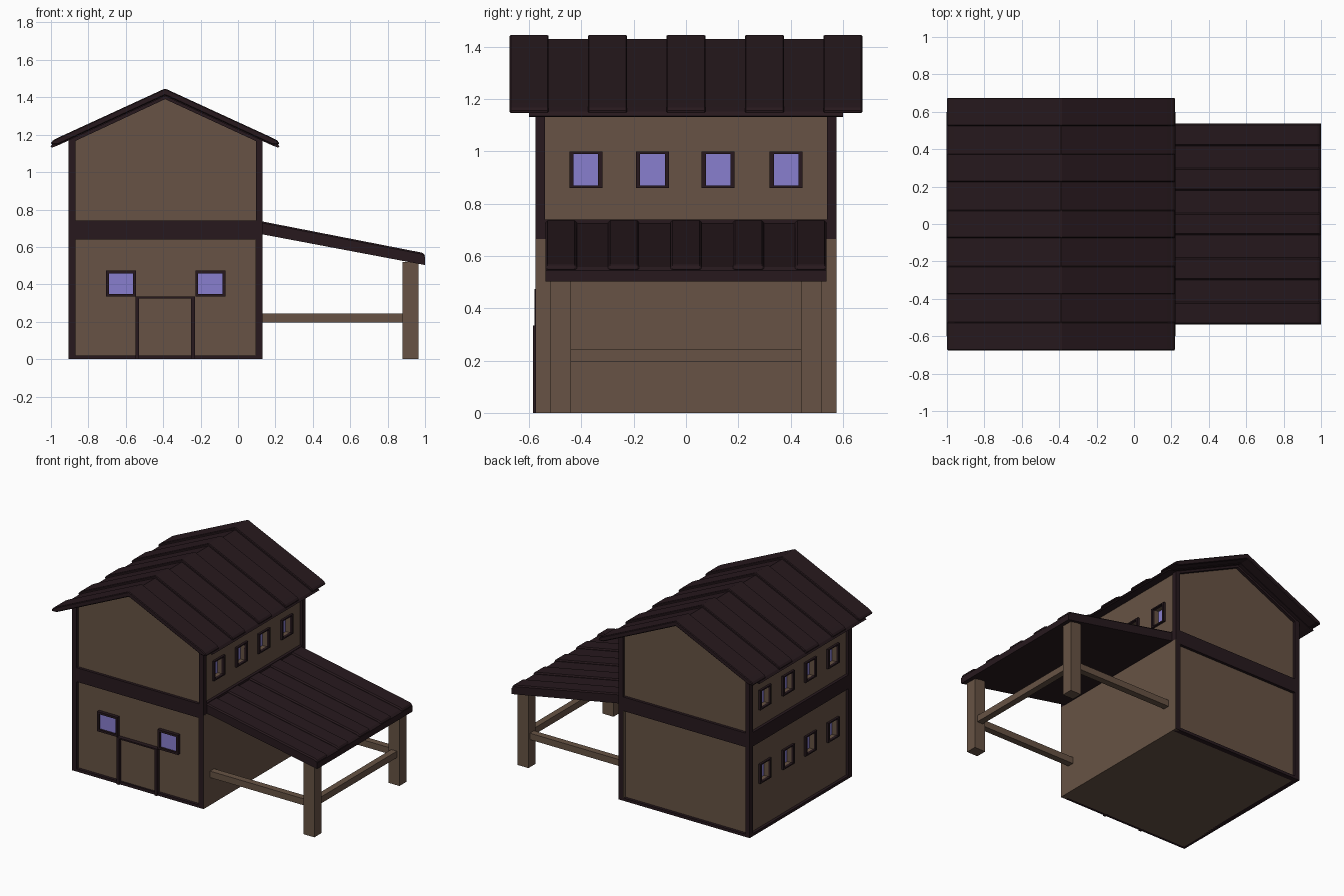
import bpy, bmesh

if "Cube" in bpy.data.objects:
    bpy.data.objects.remove(bpy.data.objects["Cube"])


def material(name, color):
    m = bpy.data.materials.new(name)
    m.diffuse_color = (*color, 1)
    m.use_nodes = True
    m.node_tree.nodes["Principled BSDF"].inputs["Base Color"].default_value = m.diffuse_color
    return m


BROWN = material("wall_brown", (0.135, 0.086, 0.058))
DARK = material("dark_timber", (0.020, 0.0095, 0.0125))
GLASS = material("violet_glass", (0.25, 0.21, 0.62))


def finish(name, bm, mat, bevel=0):
    bmesh.ops.recalc_face_normals(bm, faces=bm.faces)
    me = bpy.data.meshes.new(name)
    bm.to_mesh(me)
    bm.free()
    ob = bpy.data.objects.new(name, me)
    bpy.context.collection.objects.link(ob)
    me.materials.append(mat)
    if bevel:
        mod = ob.modifiers.new("bevel", 'BEVEL')
        mod.width = bevel
        mod.segments = 1
    return ob


def boxes(name, mat, items):
    """One object from boxes given as (x0, x1, y0, y1, z0, z1)."""
    bm = bmesh.new()
    for x0, x1, y0, y1, z0, z1 in items:
        for v in bmesh.ops.create_cube(bm, size=1)['verts']:
            v.co.x = x0 + (v.co.x + 0.5) * (x1 - x0)
            v.co.y = y0 + (v.co.y + 0.5) * (y1 - y0)
            v.co.z = z0 + (v.co.z + 0.5) * (z1 - z0)
    return finish(name, bm, mat)


def prism(name, mat, profile, spans, bevel=0):
    """Extrude an xz profile along each (y0, y1) span."""
    bm = bmesh.new()
    for y0, y1 in spans:
        face = bm.faces.new([bm.verts.new((x, y0, z)) for x, z in profile])
        ext = bmesh.ops.extrude_face_region(bm, geom=[face])['geom']
        verts = [g for g in ext if isinstance(g, bmesh.types.BMVert)]
        bmesh.ops.translate(bm, vec=(0, y1 - y0, 0), verts=verts)
    return finish(name, bm, mat, bevel)


# House extents
X0, X1, YE, MID = -0.905, 0.13, 0.575, -0.39
REC = 0.02          # wall panels sit behind the timber frame
XL, XR, YP = X0 + REC, X1 - REC, YE - REC

# Wall core with window recesses
core = prism("house_walls", BROWN,
             [(XL, 0), (XR, 0), (XR, 1.185), (MID, 1.412), (XL, 1.185)],
             [(-YP, YP)])
window_y = (-0.383, -0.128, 0.123, 0.383)
side_windows = [(XR, 1, y, 0.93) for y in window_y]
side_windows += [(XL, -1, y, z) for y in window_y for z in (0.93, 0.405)]
cuts, panes, frames = [], [], []
for x, s, y, z in side_windows:
    def span(a, b):
        return tuple(sorted((x + s * a, x + s * b)))
    cuts.append((*span(-0.04, 0.05), y - 0.047, y + 0.047, z - 0.063, z + 0.063))
    panes.append((*span(-0.045, -0.035), y - 0.048, y + 0.048, z - 0.064, z + 0.064))
    d = span(-0.005, 0.015)
    for e in (-1, 1):
        ya, yb = sorted((y + e * 0.047, y + e * 0.063))
        za, zb = sorted((z + e * 0.061, z + e * 0.070))
        frames.append((*d, ya, yb, z - 0.07, z + 0.07))
        frames.append((*d, y - 0.05, y + 0.05, za, zb))
cutter = boxes("window_cutter", BROWN, cuts)
cutter.hide_render = True
mod = core.modifiers.new("windows", 'BOOLEAN')
mod.operation = 'DIFFERENCE'
mod.solver = 'EXACT'
mod.object = cutter
bpy.context.view_layer.objects.active = core
bpy.ops.object.modifier_apply(modifier=mod.name)
bpy.data.objects.remove(cutter)
boxes("side_window_panes", GLASS, panes)
boxes("side_window_frames", DARK, frames)

# Plain lower wall under the shed roof
boxes("lower_right_wall", BROWN, [(0.09, X1 + 0.001, -0.573, 0.573, 0, 0.665)])

# Timber frame: corner posts, middle band, sills
W = 0.035
timber = []
for s in (-1, 1):
    ya, yb = sorted((s * YE, s * (YE - W)))
    timber += [(X0, X0 + W, ya, yb, 0, 1.18), (X1 - W, X1, ya, yb, 0, 1.18),
               (X0, X1, ya, yb, 0.64, 0.74), (X0, X1, ya, yb, 0, 0.02)]
timber += [(X0, X0 + W, -YE, YE, 0.64, 0.74), (X0, X0 + W, -YE, YE, 0, 0.02),
           (X1 - W, X1, -YE, YE, 0.66, 0.74)]
boxes("timber_frame", DARK, timber)
rake = [(X0, 1.175), (MID, 1.412), (X1, 1.175), (X1, 1.15), (MID, 1.39), (X0, 1.15)]
prism("gable_rakes", DARK, rake, [(-YE, -YE + W), (YE - W, YE)])


# Main roof: slab plus raised boards
def chevron(top, th):
    half = [(0.57, -0.262), (0.60, -0.278), (0.612, -0.295), (0.604, -0.30),
            (0.57, -0.262 - th)]
    right = [(MID + x, top + z) for x, z in half]
    left = [(MID - x, top + z) for x, z in reversed(half)]
    return [(MID, top)] + right + [(MID, top - th)] + left


prism("roof_slab", DARK, chevron(1.431, 0.025), [(-0.60, 0.60)])
prism("roof_boards", DARK, chevron(1.447, 0.036),
      [(c - 0.075, c + 0.075) for c in (-0.6, -0.3, 0, 0.3, 0.6)], bevel=0.01)

# Shed roof: slab plus raised boards
prism("shed_roof_slab", DARK,
      [(0.105, 0.73), (0.985, 0.558), (1.0, 0.545), (1.0, 0.503), (0.105, 0.672)],
      [(-0.537, 0.537)])
step = 1.074 / 9
prism("shed_roof_boards", DARK,
      [(0.105, 0.741), (0.98, 0.57), (1.0, 0.56), (0.998, 0.54), (0.105, 0.71)],
      [(-0.537 + i * step, -0.537 + (i + 1) * step) for i in range(0, 9, 2)],
      bevel=0.008)

# Shed posts and rails
boxes("shed_posts", BROWN, [(0.88, 0.965, -0.518, -0.44, 0, 0.52),
                            (0.88, 0.965, 0.44, 0.518, 0, 0.52)])
boxes("shed_rails", BROWN, [(0.125, 0.89, -0.502, -0.456, 0.197, 0.243),
                            (0.125, 0.89, 0.456, 0.502, 0.197, 0.243),
                            (0.90, 0.945, -0.45, 0.45, 0.197, 0.243)])

# Front windows
ff, fp = [], []
for x in (-0.626, -0.148):
    z = 0.404
    fp.append((x - 0.068, x + 0.068, -0.565, -0.55, z - 0.06, z + 0.06))
    for e in (-1, 1):
        xa, xb = sorted((x + e * 0.065, x + e * 0.08))
        za, zb = sorted((z + e * 0.055, z + e * 0.07))
        ff.append((xa, xb, -0.58, -0.55, z - 0.07, z + 0.07))
        ff.append((x - 0.07, x + 0.07, -0.58, -0.55, za, zb))
boxes("front_window_panes", GLASS, fp)
boxes("front_window_frames", DARK, ff)

# Door
boxes("door_frame", DARK, [(-0.548, -0.528, -0.585, -0.55, 0, 0.335),
                           (-0.25, -0.23, -0.585, -0.55, 0, 0.335),
                           (-0.548, -0.23, -0.585, -0.55, 0.325, 0.335)])
boxes("door_panel", BROWN, [(-0.53, -0.248, -0.562, -0.55, 0.018, 0.326)])
